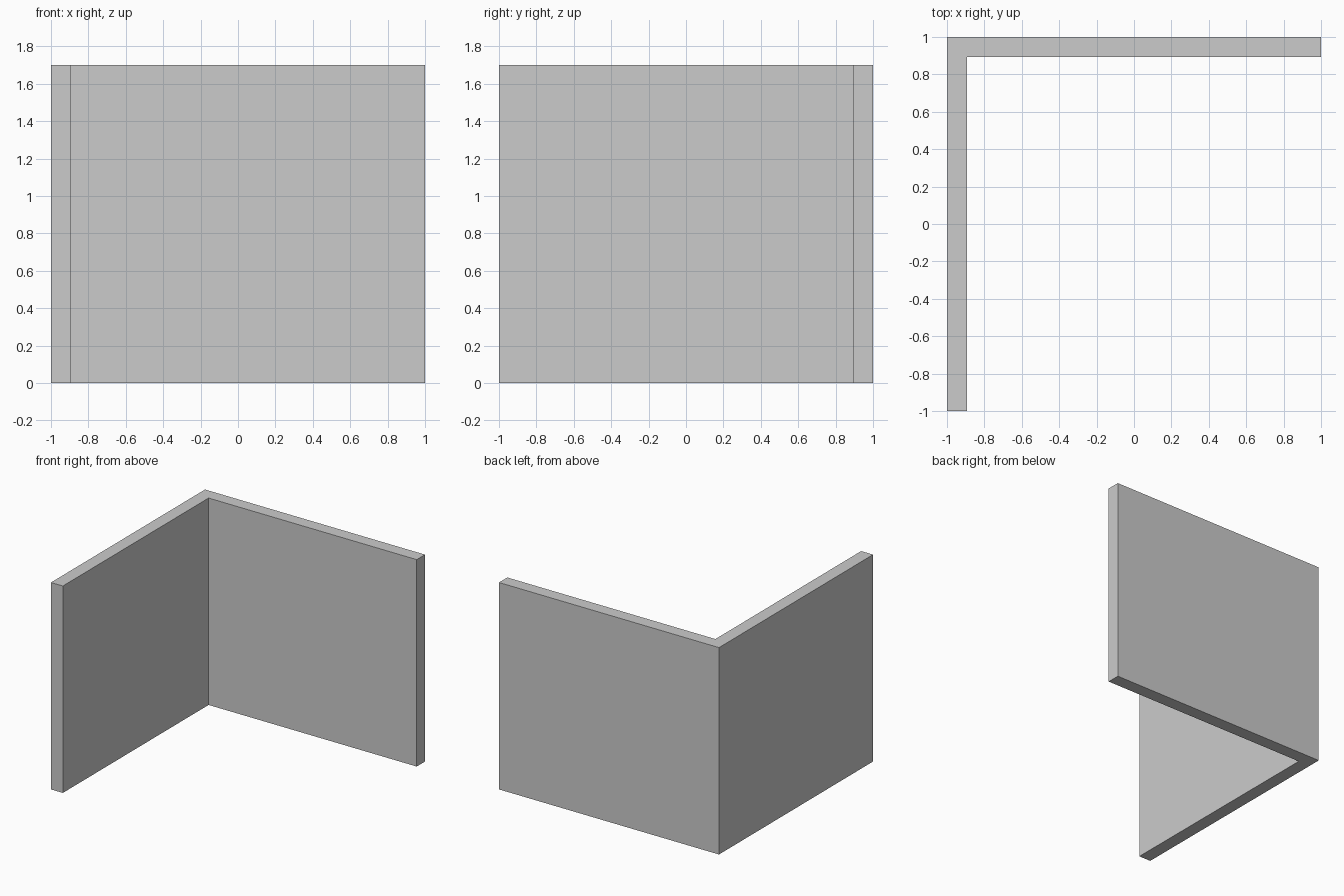
import bpy
import bmesh

if "Cube" in bpy.data.objects:
    bpy.data.objects.remove(bpy.data.objects["Cube"])

HEIGHT = 1.70
T = 0.108  # wall thickness

# L-shaped footprint: left wall and back wall meeting in a corner
footprint = [(-1, -1), (-1 + T, -1), (-1 + T, 1 - T), (1, 1 - T), (1, 1), (-1, 1)]

# Corner wall: footprint extruded upwards
bm = bmesh.new()
base = bm.faces.new([bm.verts.new((x, y, 0)) for x, y in footprint])
extruded = bmesh.ops.extrude_face_region(bm, geom=[base], use_keep_orig=True)
top_verts = [g for g in extruded["geom"] if isinstance(g, bmesh.types.BMVert)]
bmesh.ops.translate(bm, verts=top_verts, vec=(0, 0, HEIGHT))
bmesh.ops.recalc_face_normals(bm, faces=bm.faces[:])

mesh = bpy.data.meshes.new("corner_wall")
bm.to_mesh(mesh)
bm.free()
bpy.context.collection.objects.link(bpy.data.objects.new("corner_wall", mesh))
